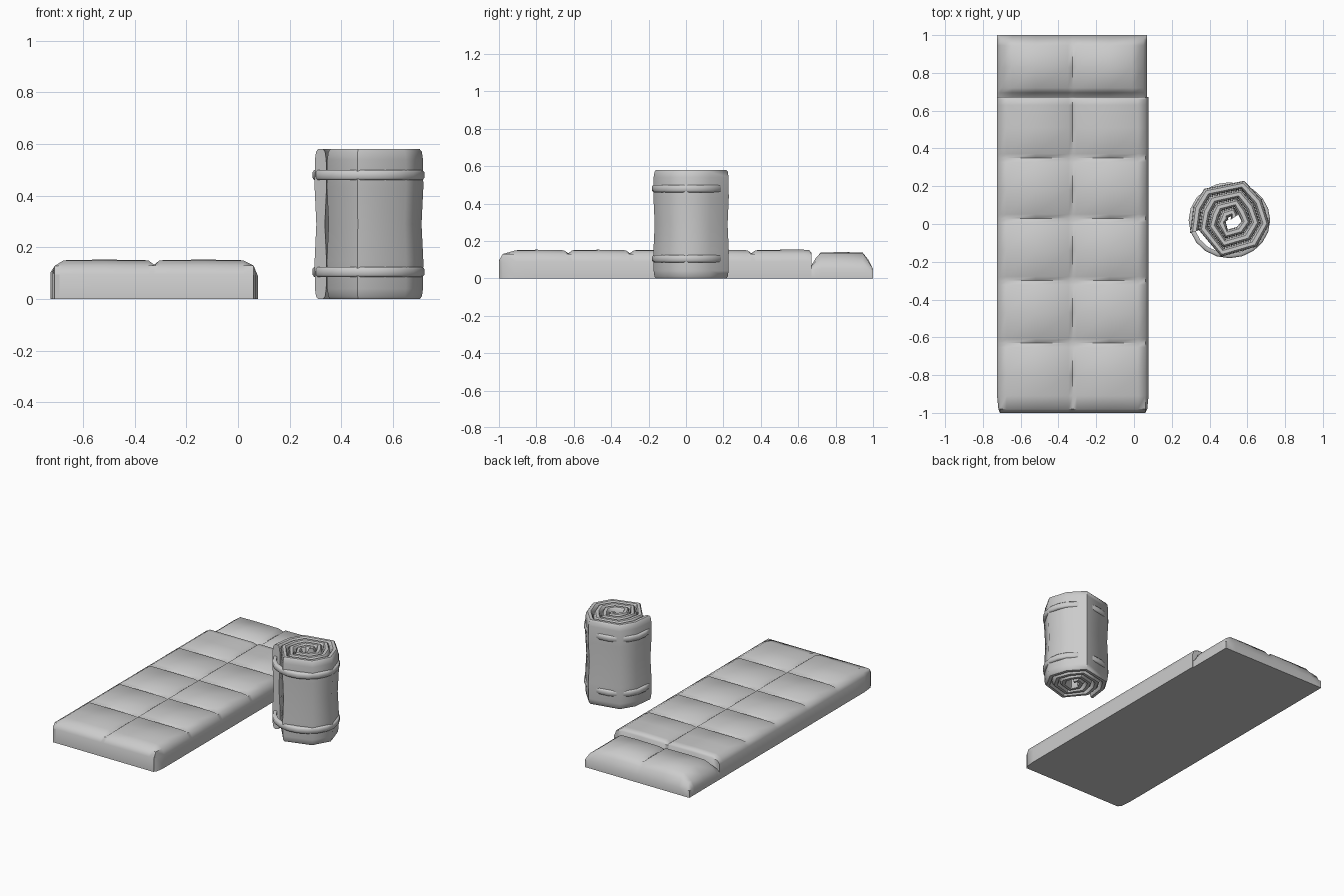
import bpy, bmesh
from math import sin, cos, pi, radians

if "Cube" in bpy.data.objects:
    bpy.data.objects.remove(bpy.data.objects["Cube"])


def finish(name, bm, angle=50):
    bmesh.ops.recalc_face_normals(bm, faces=bm.faces[:])
    me = bpy.data.meshes.new(name)
    bm.to_mesh(me)
    bm.free()
    ob = bpy.data.objects.new(name, me)
    bpy.context.collection.objects.link(ob)
    bpy.ops.object.select_all(action='DESELECT')
    bpy.context.view_layer.objects.active = ob
    ob.select_set(True)
    bpy.ops.object.shade_smooth_by_angle(angle=radians(angle))
    return ob


def quilt(name, px, py, chamfer):
    """Padded slab: height is the lower of an x profile and a y profile."""
    bm = bmesh.new()
    nx, ny = len(px), len(py)
    g = [[bm.verts.new((x, y, min(zx, zy))) for x, zx in px] for y, zy in py]
    for j in range(ny - 1):
        for i in range(nx - 1):
            bm.faces.new((g[j][i], g[j][i + 1], g[j + 1][i + 1], g[j + 1][i]))
    # cut the front corners in plan
    for i, s in ((0, 1), (nx - 1, -1)):
        g[0][i].co.x += s * chamfer
        g[1][i].co.x += s * chamfer * 0.2
    # walls and flat bottom
    rim = (g[0] + [r[-1] for r in g[1:]] + g[-1][-2::-1]
           + [r[0] for r in g[-2:0:-1]])
    low = [bm.verts.new((v.co.x, v.co.y, 0)) for v in rim]
    n = len(rim)
    for k in range(n):
        bm.faces.new((rim[k], rim[(k + 1) % n], low[(k + 1) % n], low[k]))
    bm.faces.new(low)
    return finish(name, bm)


def loft(name, rings, closed, angle=50):
    bm = bmesh.new()
    vs = [[bm.verts.new(p) for p in r] for r in rings]
    n, m = len(vs), len(vs[0])
    for a in range(n if closed else n - 1):
        b = (a + 1) % n
        for k in range(m):
            bm.faces.new((vs[a][k], vs[a][(k + 1) % m], vs[b][(k + 1) % m], vs[b][k]))
    if not closed:
        bm.faces.new(vs[0])
        bm.faces.new(vs[-1])
    return finish(name, bm, angle)


# Open bag body: two columns of padded cells with stitched grooves
H = 0.153
XM = -0.325
px = [(-0.725, 0.105), (-0.71, 0.128), (-0.675, 0.15), (-0.52, H), (XM - 0.022, 0.15),
      (XM, 0.133), (XM + 0.022, 0.15), (-0.13, H), (0.02, 0.15), (0.06, 0.13), (0.077, 0.09)]
py = [(-1.0, 0.095), (-0.98, 0.13), (-0.91, 0.15)]
for c in (-0.63, -0.3, 0.03, 0.35):
    py += [(c - 0.17, H), (c - 0.022, 0.15), (c, 0.134), (c + 0.022, 0.15)]
py += [(0.51, H), (0.63, H), (0.66, 0.15), (0.672, 0.135)]
quilt("bag_body", px, py, 0.035)

# Hood section, lower and more sloped at its edges
hx = [(-0.725, 0.05), (-0.705, 0.09), (-0.645, 0.135), (-0.52, 0.141), (XM - 0.025, 0.135),
      (XM, 0.118), (XM + 0.025, 0.135), (-0.13, 0.141), (-0.01, 0.135), (0.05, 0.09), (0.07, 0.05)]
hy = [(0.64, 0.06), (0.67, 0.068), (0.695, 0.11), (0.72, 0.137), (0.83, 0.141),
      (0.945, 0.137), (0.975, 0.1), (1.0, 0.05)]
quilt("bag_hood", hx, hy, 0)

# Rolled bag: faceted spiral of padded cloth standing on end
CX, CY, TOP = 0.507, 0.02, 0.58
turn = [(198, .197), (160, .182), (129, .19), (70, .198), (33, .178),
        (-5, .187), (-44, .176), (-103, .175)]
path = [(a - 360 * t, r - 0.05 * t) for t in range(4) for a, r in turn]
path = path[:29]
T = 0.023
half = [(0.45, 0.0), (0.8, 0.01), (1.0, 0.04), (1.05, 0.15), (0.75, TOP / 2)]
side = half + [(w, TOP - z) for w, z in half[-2::-1]]
rings = []
for a, r in path:
    a = radians(a)
    sec = [(r + w * T, z) for w, z in side] + [(r - w * T, z) for w, z in side[::-1]]
    rings.append([(CX + q * cos(a), CY + q * sin(a), z) for q, z in sec])
loft("rolled_bag", rings, False)

# Two straps around the roll, sinking into its corners
for label, zc in (("lower_strap", 0.105), ("upper_strap", TOP - 0.1)):
    rings = []
    for k in range(20):
        a = 2 * pi * k / 20
        rings.append([(0.505 + (0.203 + d) * cos(a), 0.02 + (0.188 + d) * sin(a), zc + h)
                      for d, h in ((-.012, -.02), (.006, -.02), (.013, -.012),
                                   (.013, .012), (.006, .02), (-.012, .02))])
    loft(label, rings, True)
